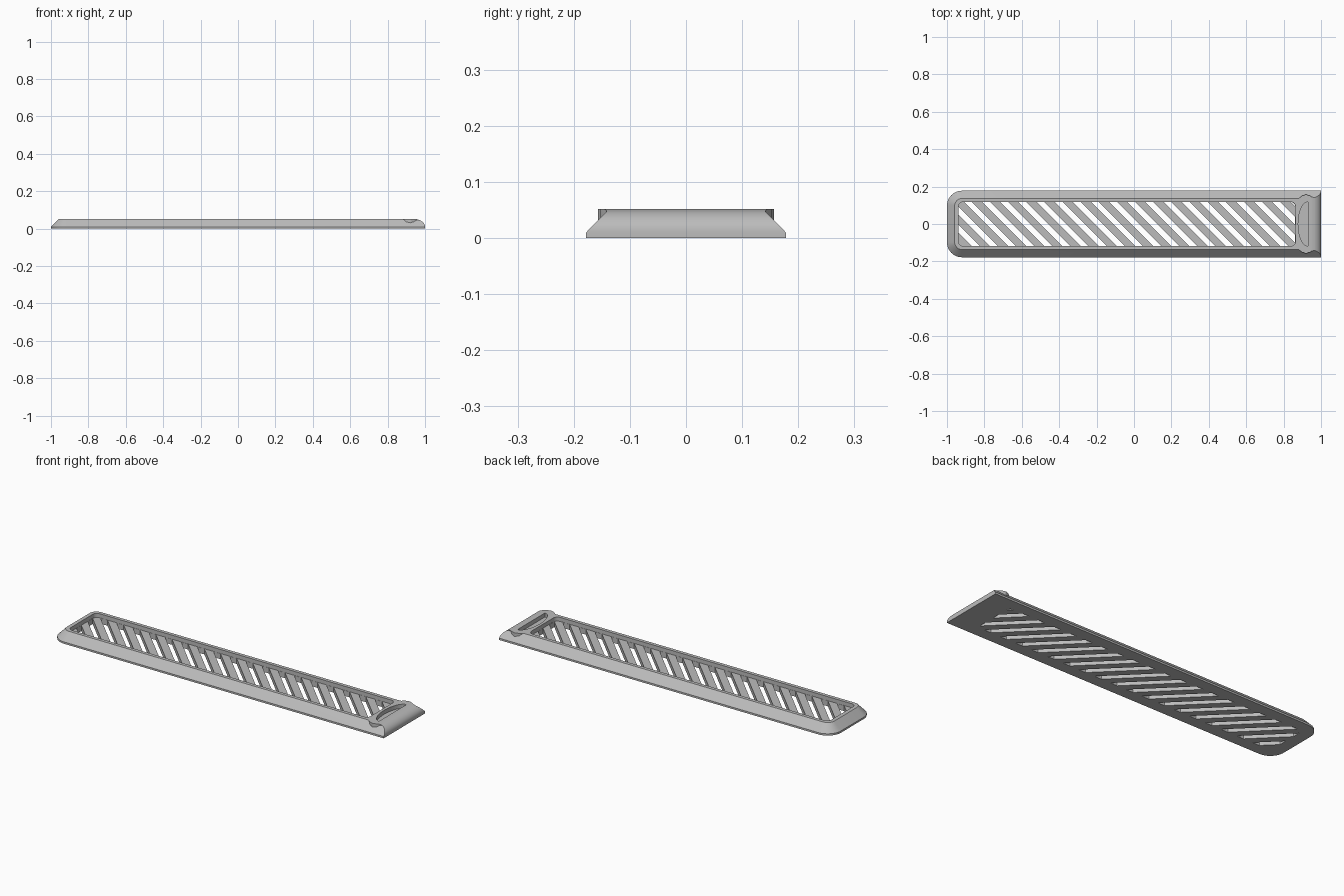
import bpy, bmesh
from math import sin, cos, pi, radians

if "Cube" in bpy.data.objects:
    bpy.data.objects.remove(bpy.data.objects["Cube"])

grey = bpy.data.materials.new("plain grey")
grey.use_nodes = True
grey.diffuse_color = (0.5, 0.5, 0.5, 1)
grey.node_tree.nodes["Principled BSDF"].inputs["Base Color"].default_value = (0.5, 0.5, 0.5, 1)

HEIGHT, FLOOR = 0.052, 0.03


def arc(cx, cy, r, start, end, steps=8):
    angles = [radians(start + (end - start) * i / steps) for i in range(steps + 1)]
    return [(cx + r * cos(a), cy + r * sin(a)) for a in angles]


def rounded_box(x0, x1, half, r_left, r_right):
    """Outline with separate corner radii on the left and right ends."""
    pts = []
    for x, s, r, a in ((x1, 1, r_right, 0), (x0, 1, r_left, 90),
                       (x0, -1, r_left, 180), (x1, -1, r_right, 270)):
        cx = x - r if x == x1 else x + r
        pts += arc(cx, s * (half - r), r, a, a + 90) if r else [(x, s * half)]
    return pts


def loft(name, layers):
    """Solid through stacked loops of 3D points."""
    bm = bmesh.new()
    loops = [[bm.verts.new(p) for p in layer] for layer in layers]
    n = len(loops[0])
    for low, high in zip(loops, loops[1:]):
        for i in range(n):
            j = (i + 1) % n
            bm.faces.new((low[i], low[j], high[j], high[i]))
    bm.faces.new(loops[0][::-1])
    bm.faces.new(loops[-1])
    bmesh.ops.recalc_face_normals(bm, faces=bm.faces)
    mesh = bpy.data.meshes.new(name)
    bm.to_mesh(mesh)
    bm.free()
    mesh.materials.append(grey)
    obj = bpy.data.objects.new(name, mesh)
    bpy.context.collection.objects.link(obj)
    return obj


def prism(name, outline, z0, z1):
    return loft(name, [[(x, y, z) for x, y in outline] for z in (z0, z1)])


def combine(target, tool, operation):
    mod = target.modifiers.new(operation.title(), 'BOOLEAN')
    mod.operation, mod.solver, mod.object = operation, 'EXACT', tool
    bpy.context.view_layer.objects.active = target
    bpy.ops.object.modifier_apply(modifier=mod.name)
    bpy.data.objects.remove(tool)


# Bevelled tray body: short upright skirt, then a sloping side
base = rounded_box(-1, 1, 0.178, 0.08, 0)
crown = rounded_box(-0.959, 1, 0.137, 0.04, 0)
tray = loft("vented_tray", [[(x, y, z) for x, y in outline]
                            for outline, z in ((base, 0), (base, 0.01), (crown, HEIGHT))])

# Upright grip ears on both sides near the square end
ear_side = [(0.868, 0.13), (0.885, 0.14), (0.9, 0.152)] + \
    arc(0.92, 0.137, 0.02, 125, 55, 6) + [(0.94, 0.152), (0.952, 0.144), (0.975, 0.14), (0.975, 0.13)]
for s in (1, -1):
    combine(tray, prism("ear", [(x, s * y) for x, y in ear_side], 0.005, HEIGHT), 'UNION')

# Rounded nose at the square end
side = [(-1.1, -0.1), (1, -0.1), (1, 0.01)]
side += [(0.94 + 0.06 * cos(a), 0.01 + (HEIGHT - 0.01) * sin(a))
         for a in [pi / 2 * i / 10 for i in range(1, 11)]]
side += [(-1.1, HEIGHT)]
combine(tray, loft("nose_envelope", [[(x, y, z) for x, z in side] for y in (-0.3, 0.3)]), 'INTERSECT')

# Long pocket and crescent thumb recess
combine(tray, prism("pocket", rounded_box(-0.938, 0.863, 0.118, 0.025, 0.025), FLOOR, 0.1), 'DIFFERENCE')
thumb = [(0.93 - 0.052 * cos(a), 0.118 * sin(a)) for a in [pi * (i / 20 - 0.5) for i in range(21)]]
combine(tray, prism("thumb_recess", thumb, FLOOR, 0.1), 'DIFFERENCE')

# Diagonal vent slots, trimmed to the pocket outline
vents = prism("vents", rounded_box(-0.937, 0.862, 0.117, 0.024, 0.024), -0.02, FLOOR + 0.01)
PITCH, SLOT, REACH = 0.097, 0.042, 0.2
for i in range(22):
    x = -1.04 + i * PITCH
    bar = [(x + REACH, -REACH), (x + PITCH - SLOT + REACH, -REACH),
           (x + PITCH - SLOT - REACH, REACH), (x - REACH, REACH)]
    combine(vents, prism("bar", bar, -0.05, 0.08), 'DIFFERENCE')
combine(tray, vents, 'DIFFERENCE')

# Smooth rounded areas, keep crisp edges
bpy.ops.object.select_all(action='DESELECT')
tray.select_set(True)
bpy.context.view_layer.objects.active = tray
bpy.ops.object.shade_smooth_by_angle(angle=radians(30))
